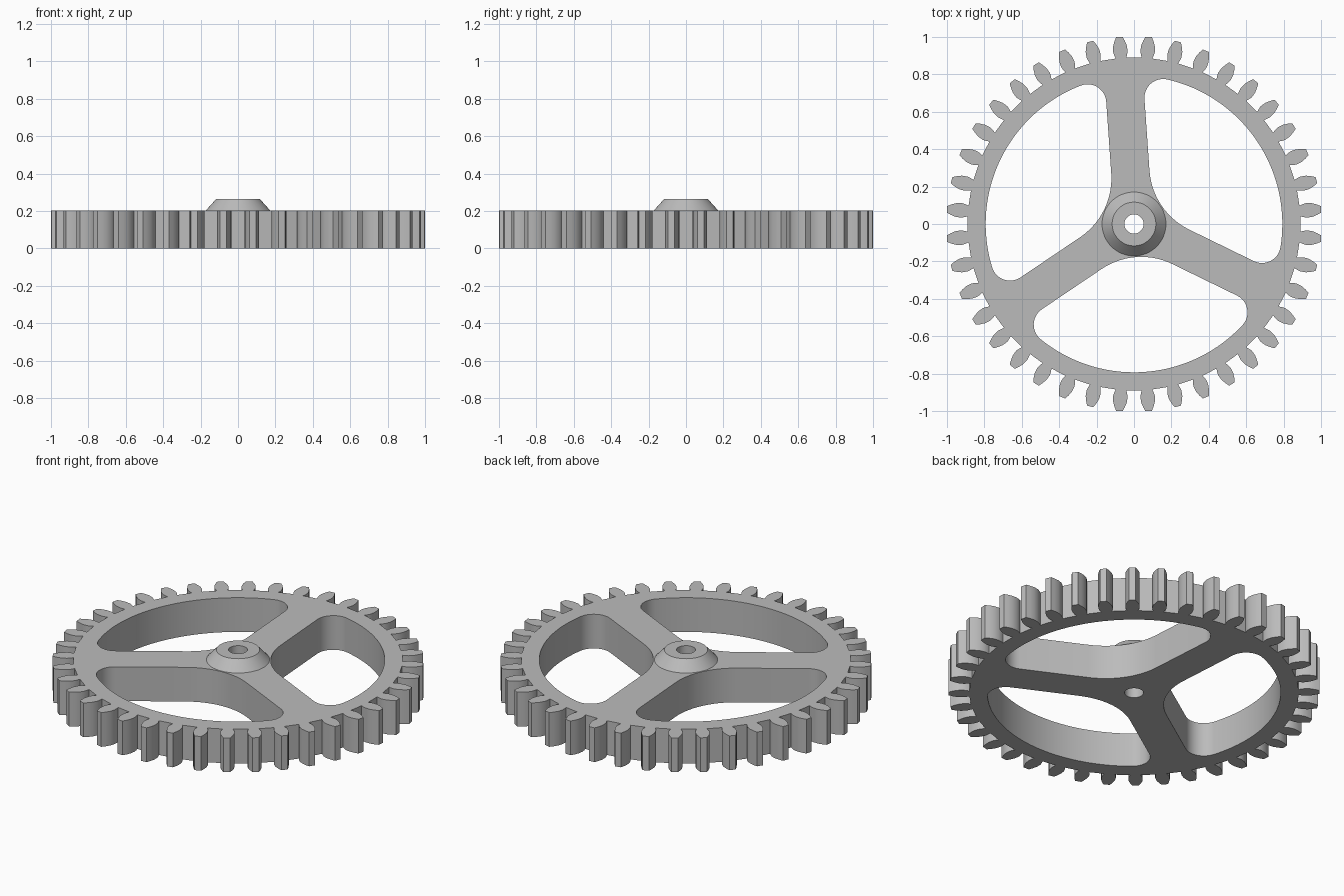
import bpy, bmesh
from math import sin, cos, asin, radians, degrees
from mathutils import Vector

cube = bpy.data.objects.get("Cube")
if cube:
    bpy.data.objects.remove(cube, do_unlink=True)

TEETH = 40
THICK, TOP = 0.204, 0.264          # wheel thickness, hub height
BORE = 0.051
SPOKE_HALF, RIM_INNER = 0.1025, 0.793
SPOKE_ANGLE = 94
INNER_FILLET, OUTER_FILLET = 0.38, 0.1

grey = bpy.data.materials.new("grey_metal")
grey.use_nodes = True
colour = (0.5, 0.5, 0.5, 1)
grey.diffuse_color = colour
grey.node_tree.nodes["Principled BSDF"].inputs["Base Color"].default_value = colour


def polar(r, deg):
    return Vector((r * cos(radians(deg)), r * sin(radians(deg)), 0))


def arc(centre, r, start, end, steps):
    return [centre + polar(r, start + (end - start) * i / steps) for i in range(steps + 1)]


def finish(bm, name):
    bmesh.ops.recalc_face_normals(bm, faces=bm.faces)
    mesh = bpy.data.meshes.new(name)
    bm.to_mesh(mesh)
    bm.free()
    mesh.materials.append(grey)
    obj = bpy.data.objects.new(name, mesh)
    bpy.context.collection.objects.link(obj)
    bpy.ops.object.select_all(action='DESELECT')
    obj.select_set(True)
    bpy.context.view_layer.objects.active = obj
    bpy.ops.object.shade_smooth_by_angle(angle=radians(28))
    return obj


def tooth_outline():
    # Half a tooth as radius and half angle, mirrored and repeated
    flank = [(0.89, 1.8), (0.905, 2.15), (0.925, 2.4), (0.955, 2.2), (0.98, 1.65), (1.003, 1.0)]
    points = []
    for i in range(TEETH):
        middle = (i + 0.5) * 360 / TEETH
        points += [polar(r, middle - a) for r, a in flank]
        points += [polar(r, middle + a) for r, a in reversed(flank)]
    return points


def window_outline(bisector):
    # Opening between two spokes with rounded corners
    origin = Vector((0, 0, 0))
    rc = RIM_INNER - OUTER_FILLET
    half = 60 - degrees(asin((SPOKE_HALF + OUTER_FILLET) / rc))
    inner = polar((SPOKE_HALF + INNER_FILLET) / sin(radians(60)), bisector)
    b = bisector
    points = arc(inner, INNER_FILLET, b + 150, b + 210, 14)
    points += arc(polar(rc, b - half), OUTER_FILLET, b - 150, b - half, 12)
    points += arc(origin, RIM_INNER, b - half, b + half, 40)[1:-1]
    points += arc(polar(rc, b + half), OUTER_FILLET, b + half, b + 150, 12)
    return points


# Toothed wheel: one filled profile with its openings, extruded upward
bm = bmesh.new()
loops = [tooth_outline(), arc(Vector((0, 0, 0)), BORE, 0, 360, 48)[:-1]]
loops += [window_outline(SPOKE_ANGLE + 60 + 120 * i) for i in range(3)]
edges = []
for loop in loops:
    verts = [bm.verts.new(p) for p in loop]
    edges += [bm.edges.new((verts[i - 1], verts[i])) for i in range(len(verts))]
bmesh.ops.triangle_fill(bm, use_beauty=True, use_dissolve=False, edges=edges, normal=(0, 0, 1))
base = list(bm.faces)
extruded = bmesh.ops.extrude_face_region(bm, geom=base, use_keep_orig=True)["geom"]
bmesh.ops.translate(bm, vec=(0, 0, THICK), verts=[v for v in extruded if isinstance(v, bmesh.types.BMVert)])
finish(bm, "spoked_gear_wheel")

# Hub: tapered boss with a bore, turned from a short profile
bm = bmesh.new()
profile = [(0.171, THICK), (0.117, TOP), (BORE, TOP), (BORE, THICK)]
rings = [[bm.verts.new(p + Vector((0, 0, z))) for p in arc(Vector((0, 0, 0)), r, 0, 360, 48)[:-1]]
         for r, z in profile]
for low, high in zip(rings, rings[1:]):
    for i in range(len(low)):
        bm.faces.new((low[i - 1], low[i], high[i], high[i - 1]))
finish(bm, "tapered_hub")
